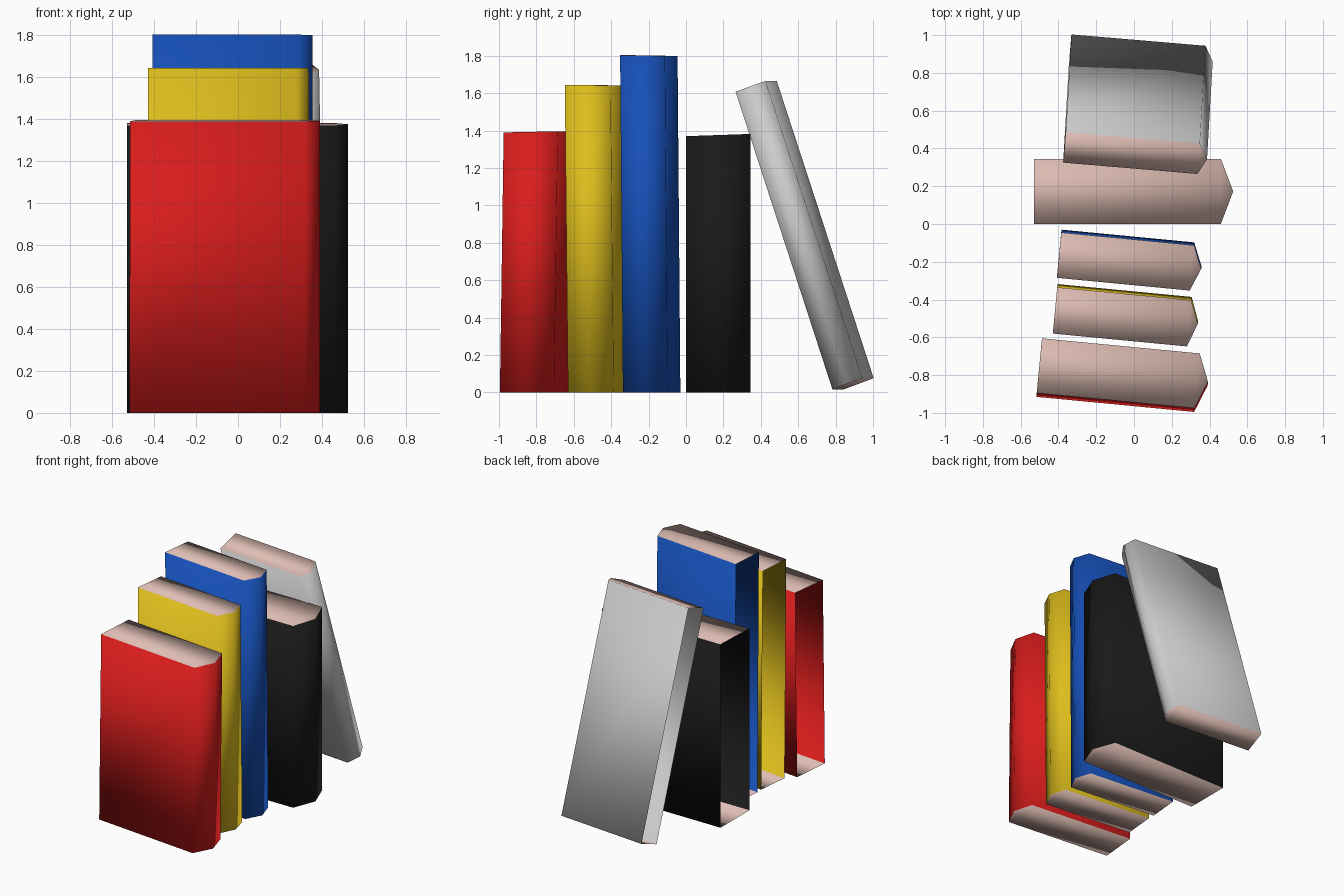
import bpy, bmesh
from math import cos, sin, radians

if "Cube" in bpy.data.objects:
    bpy.data.objects.remove(bpy.data.objects["Cube"])


def material(name, rgb):
    m = bpy.data.materials.new(name)
    m.diffuse_color = (*rgb, 1)
    m.use_nodes = True
    m.node_tree.nodes["Principled BSDF"].inputs["Base Color"].default_value = m.diffuse_color
    return m


pages = material("pages", (0.73, 0.51, 0.45))


def book(name, rgb, corner, yaw, width, thick, spine, height, shift=(0, 0),
         top_rise=0.0, base=0.0, base_rise=0.0):
    """Folded cover with a pointed spine at +x, open fore edge at -x, page caps.
    corner: top front-left xy; shift: base offset from the top."""
    c, s = cos(radians(yaw)), sin(radians(yaw))
    profile = [(0, 0), (width, 0), (width + spine, thick / 2),
               (width, thick), (0, thick)]
    bm = bmesh.new()
    top, bottom = [], []
    for u, v in profile:
        x = corner[0] + u * c - v * s
        y = corner[1] + u * s + v * c
        k = v / thick
        top.append(bm.verts.new((x, y, height + top_rise * k)))
        bottom.append(bm.verts.new((x + shift[0], y + shift[1], base + base_rise * k)))
    # cover: front board, two spine facets, back board
    for i in range(4):
        bm.faces.new((bottom[i], bottom[i + 1], top[i + 1], top[i]))
    # page blocks seen at top and bottom
    for f in (bm.faces.new(top), bm.faces.new(bottom[::-1])):
        f.material_index = 1
    for f in bm.faces:
        f.smooth = True
    me = bpy.data.meshes.new(name)
    bm.to_mesh(me)
    bm.free()
    me.materials.append(material(name + "_cover", rgb))
    me.materials.append(pages)
    ob = bpy.data.objects.new(name, me)
    bpy.context.collection.objects.link(ob)
    return ob


# upright books, front to back
book("red_book", (0.70, 0.012, 0.012), (-0.515, -0.895), -5.47,
     0.839, 0.291, 0.058, 1.39, (-0.002, -0.02), top_rise=0.006)
book("yellow_book", (0.73, 0.51, 0.012), (-0.43, -0.58), -5.47,
     0.713, 0.246, 0.046, 1.645, (0.002, 0.017), top_rise=-0.004)
book("blue_book", (0.008, 0.08, 0.48), (-0.408, -0.285), -5.47,
     0.706, 0.241, 0.05, 1.803, (0.001, 0.015), top_rise=-0.004)
book("black_book", (0.01, 0.01, 0.01), (-0.53, 0.0), 0,
     0.99, 0.345, 0.065, 1.37, top_rise=0.012)

# grey book leaning against the row
book("leaning_grey_book", (0.56, 0.56, 0.56), (-0.375, 0.325), -4.83,
     0.7125, 0.161, 0.045, 1.607, (0.03, 0.518),
     top_rise=0.058, base=0.016, base_rise=0.06)
